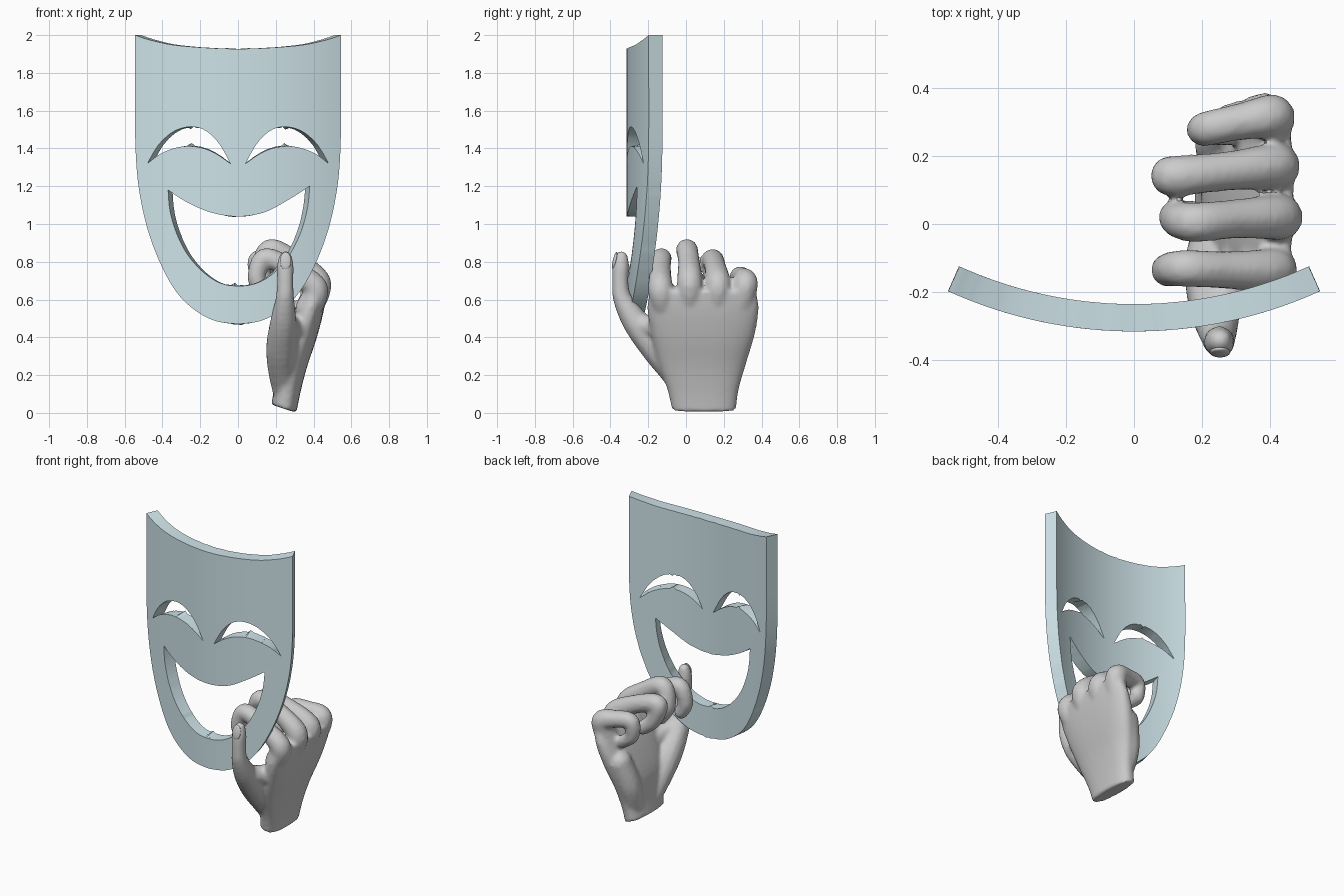
import bpy, bmesh, math
from mathutils import Vector

if "Cube" in bpy.data.objects:
    bpy.data.objects.remove(bpy.data.objects["Cube"])


def smooth_path(pts, n=8):
    """Catmull-Rom interpolation of an open list of tuples (any dimension)."""
    p = [pts[0]] + list(pts) + [pts[-1]]
    out = []
    for i in range(1, len(p) - 2):
        for s in range(n):
            t = s / n
            out.append(tuple(
                0.5 * (2 * b + (c - a) * t + (2 * a - 5 * b + 4 * c - d) * t * t
                       + (3 * b - a - 3 * c + d) * t ** 3)
                for a, b, c, d in zip(p[i - 1], p[i], p[i + 1], p[i + 2])))
    return out + [tuple(pts[-1])]


def mirror(pts):
    return [(-x, z) for x, z in reversed(pts)]


def finish(ob, angle):
    """Apply modifiers and shade smooth."""
    bpy.ops.object.select_all(action='DESELECT')
    ob.select_set(True)
    bpy.context.view_layer.objects.active = ob
    for m in list(ob.modifiers):
        bpy.ops.object.modifier_apply(modifier=m.name)
    bpy.ops.object.shade_smooth_by_angle(angle=math.radians(angle))


# ---------------- mask ----------------
# Closed outlines in (x, z), made of smooth runs that meet at sharp corners
side = smooth_path([(.545, 2.0), (.545, 1.75), (.545, 1.5), (.537, 1.3), (.517, 1.14),
                    (.478, .97), (.415, .80), (.33, .645), (.23, .545), (.12, .487), (0, .47)], 5)
top = smooth_path([(-.545, 2.0), (-.45, 1.97), (-.3, 1.943), (0, 1.927),
                   (.3, 1.943), (.45, 1.97), (.545, 2.0)], 5)
outline = side[:-1] + mirror(side)[:-1] + top[:-1]

eye_top = smooth_path([(.04, 1.32), (.10, 1.425), (.17, 1.493), (.25, 1.515),
                       (.34, 1.49), (.42, 1.42), (.48, 1.32)], 5)
eye_low = smooth_path([(.48, 1.32), (.41, 1.372), (.33, 1.403), (.26, 1.412),
                       (.18, 1.4), (.11, 1.368), (.04, 1.32)], 5)
eye = eye_top[:-1] + eye_low[:-1]

lip_top = smooth_path([(-.37, 1.18), (-.27, 1.115), (-.14, 1.06), (0, 1.04),
                       (.14, 1.062), (.27, 1.13), (.38, 1.2)], 5)
lip_low = smooth_path([(.38, 1.2), (.367, 1.08), (.33, .95), (.265, .825), (.18, .733),
                       (.09, .684), (0, .672), (-.09, .686), (-.18, .742),
                       (-.265, .835), (-.325, .95), (-.36, 1.07), (-.37, 1.18)], 5)
mouth = lip_top[:-1] + lip_low[:-1]

curve = bpy.data.curves.new("mask_outline", 'CURVE')
curve.dimensions = '2D'
curve.fill_mode = 'BOTH'
for loop in (outline, eye, mirror(eye), mouth):
    sp = curve.splines.new('POLY')
    sp.points.add(len(loop) - 1)
    for pt, (x, z) in zip(sp.points, loop):
        pt.co = (x, z, 0, 1)
    sp.use_cyclic_u = True
flat = bpy.data.objects.new("mask_flat", curve)
bpy.context.collection.objects.link(flat)
ev = flat.evaluated_get(bpy.context.evaluated_depsgraph_get())
bm = bmesh.new()
bm.from_mesh(ev.to_mesh())
ev.to_mesh_clear()
bpy.data.objects.remove(flat)
bmesh.ops.remove_doubles(bm, verts=bm.verts[:], dist=1e-5)
# Cut into vertical strips, then bend the sheet round a vertical axis
for i in range(-13, 14):
    bmesh.ops.bisect_plane(bm, geom=bm.verts[:] + bm.edges[:] + bm.faces[:], dist=1e-5,
                           plane_co=(i * .04 + .001, 0, 0), plane_no=(1, 0, 0))
R = 1.32
for v in bm.verts:
    x, z, _ = v.co
    v.co = (x, -.315 + R - math.sqrt(R * R - x * x), z)
bm.normal_update()
for f in bm.faces:
    if f.normal.y > 0:
        f.normal_flip()
me = bpy.data.meshes.new("mask")
bm.to_mesh(me)
bm.free()
mask = bpy.data.objects.new("mask", me)
bpy.context.collection.objects.link(mask)
sol = mask.modifiers.new("thickness", 'SOLIDIFY')
sol.thickness = .08
sol.offset = -1
finish(mask, 40)
mat = bpy.data.materials.new("pale_blue")
mat.diffuse_color = (.62, .77, .81, 1)
mat.use_nodes = True
mat.node_tree.nodes["Principled BSDF"].inputs["Base Color"].default_value = mat.diffuse_color
mask.data.materials.append(mat)

# ---------------- hand ----------------
verts, faces = [], []
# Template ball, copied along every limb
bm = bmesh.new()
bmesh.ops.create_icosphere(bm, subdivisions=2, radius=1)
ball_v = [tuple(v.co) for v in bm.verts]
ball_f = [[v.index for v in f.verts] for f in bm.faces]
bm.free()


def limb(pts):
    """Chain of overlapping balls along a smooth path of (x, y, z, radius)."""
    for x, y, z, r in smooth_path(pts, 7):
        n = len(verts)
        verts.extend((x + a * r, y + b * r, z + c * r) for a, b, c in ball_v)
        faces.extend([n + i for i in f] for f in ball_f)


# Palm: rings of (x, y, z, half thickness, half width), tilted like the wrist cut
palm = smooth_path([(.243, .095, .022, .07, .17), (.262, .09, .13, .072, .19),
                    (.285, .085, .27, .085, .235), (.335, .09, .42, .085, .275),
                    (.385, .09, .56, .072, .295), (.42, .09, .66, .052, .275)], 4)
u = Vector((.95, 0, -.31))
N = 32
for x, y, z, a, b in palm:
    for k in range(N):
        t = 2 * math.pi * k / N
        c, s = math.cos(t), math.sin(t)
        c = math.copysign(abs(c) ** .8, c)
        s = math.copysign(abs(s) ** .8, s)
        verts.append(tuple(Vector((x, y, z)) + u * a * c + Vector((0, b * s, 0))))
for r in range(len(palm) - 1):
    for k in range(N):
        j = (k + 1) % N
        faces.append([r * N + k, r * N + j, r * N + N + j, r * N + N + k])
faces.append(list(range(N))[::-1])
faces.append([(len(palm) - 1) * N + k for k in range(N)])

# Curled fingers: knuckle, middle joints, tip
limb([(.37, -.12, .55, .07), (.41, -.135, .66, .068), (.28, -.135, .76, .058),
      (.145, -.13, .818, .056), (.098, -.135, .72, .05), (.13, -.135, .645, .045)])
limb([(.38, .02, .56, .07), (.425, .02, .69, .07), (.30, .015, .80, .06),
      (.17, .005, .862, .06), (.122, .02, .75, .052), (.17, .025, .66, .046)])
limb([(.38, .16, .56, .07), (.415, .17, .68, .07), (.27, .155, .77, .06),
      (.115, .14, .805, .062), (.135, .15, .70, .052), (.21, .16, .63, .046)])
limb([(.37, .28, .54, .07), (.405, .315, .68, .068), (.31, .30, .715, .056),
      (.215, .28, .715, .053), (.21, .275, .62, .046), (.28, .27, .56, .042)])
# Thumb with its fleshy base, and the web to the first finger
limb([(.245, 0, .12, .065), (.235, -.07, .23, .08), (.232, -.16, .35, .087),
      (.24, -.265, .48, .073), (.248, -.335, .60, .052), (.25, -.348, .69, .046),
      (.25, -.345, .77, .047), (.252, -.342, .822, .036)])
limb([(.33, -.1, .43, .075), (.285, -.18, .455, .06), (.25, -.25, .47, .06)])
# Heel of the palm on the little-finger side
limb([(.255, .20, .12, .068), (.255, .24, .26, .078), (.30, .28, .42, .08)])

me = bpy.data.meshes.new("hand")
me.from_pydata(verts, [], faces)
me.update()
hand = bpy.data.objects.new("hand", me)
bpy.context.collection.objects.link(hand)
rm = hand.modifiers.new("merge", 'REMESH')
rm.mode = 'VOXEL'
rm.voxel_size = .012
sm = hand.modifiers.new("soften", 'SMOOTH')
sm.factor = .5
sm.iterations = 5
finish(hand, 50)

# Thumb nail
bpy.ops.mesh.primitive_uv_sphere_add(segments=24, ring_count=12, location=(.252, -.376, .805))
nail = bpy.context.object
nail.name = "thumb_nail"
nail.scale = (.03, .012, .048)
nail.rotation_euler = (math.radians(-12), 0, 0)
finish(nail, 60)
